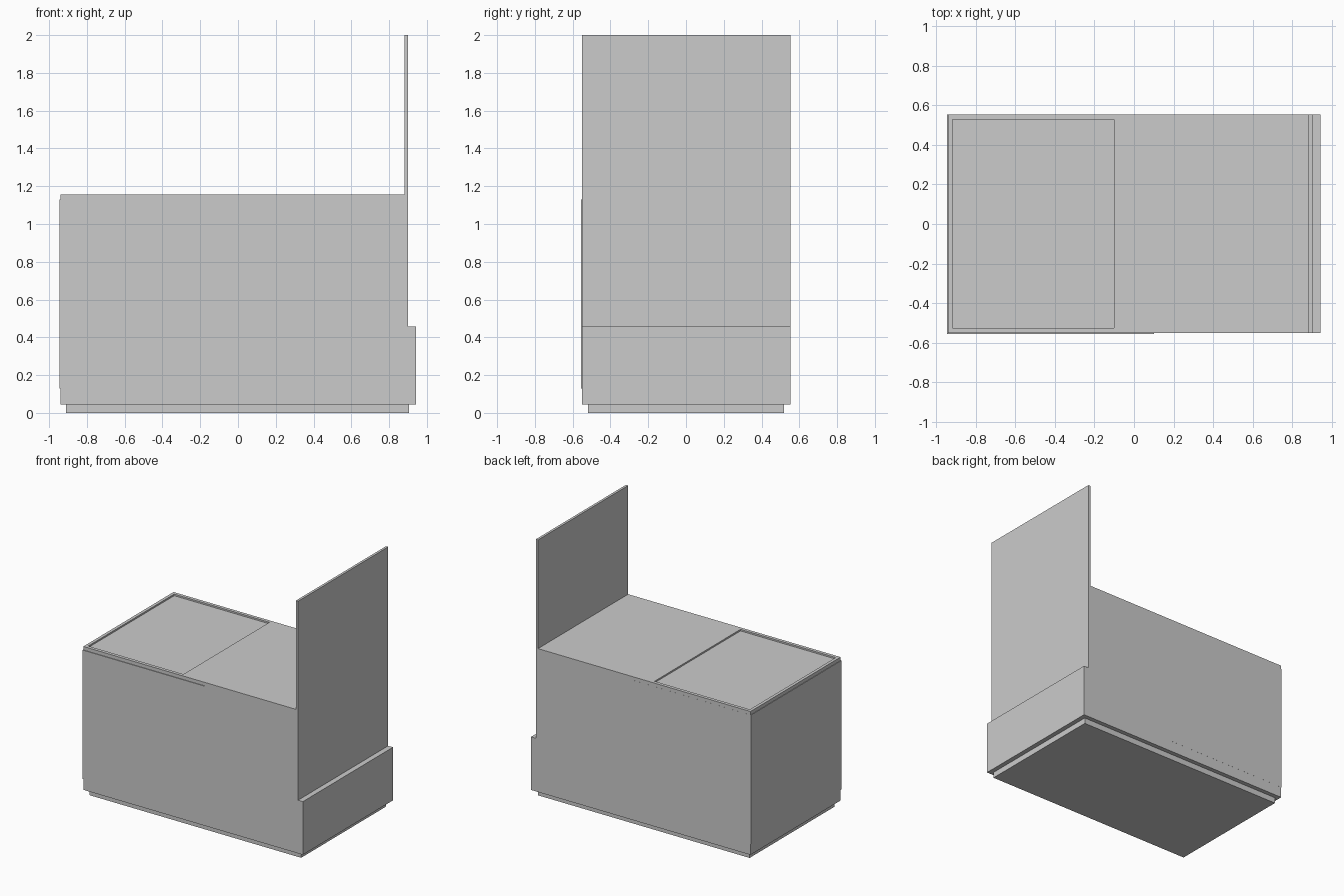
import bpy

cube = bpy.data.objects.get("Cube")
if cube:
    bpy.data.objects.remove(cube, do_unlink=True)

grey = bpy.data.materials.new("light grey")
grey.use_nodes = True
COLOUR = (0.6, 0.6, 0.6, 1)
grey.diffuse_color = COLOUR
grey.node_tree.nodes["Principled BSDF"].inputs["Base Color"].default_value = COLOUR


def box(name, x, y, z):
    """Box spanning the given (low, high) range on each axis."""
    spans = (x, y, z)
    bpy.ops.mesh.primitive_cube_add(size=1)
    ob = bpy.context.object
    ob.name = ob.data.name = name
    ob.location = [(a + b) / 2 for a, b in spans]
    ob.scale = [b - a for a, b in spans]
    bpy.ops.object.transform_apply(location=True, rotation=False, scale=True)
    ob.data.materials.append(grey)
    return ob


DEPTH = (-0.551, 0.554)
BASE, TOP = 0.045, 1.157

# Recessed foot and main cabinet
box("plinth", (-0.91, 0.906), (-0.52, 0.52), (0, BASE + 0.005))
body = box("cabinet_body", (-0.941, 0.9), DEPTH, (BASE, TOP))

# Shallow hatch recess in the top
cutter = box("hatch_cutter", (-0.917, -0.1), (-0.525, 0.528), (TOP - 0.012, TOP + 0.1))
cutter.hide_render = True
cutter.hide_viewport = True
cutter.display_type = "WIRE"
cut = body.modifiers.new("hatch recess", "BOOLEAN")
cut.operation = "DIFFERENCE"
cut.solver = "EXACT"
cut.object = cutter

# Thin cladding standing proud of the front and the end
box("side_cladding", (-0.945, 0.1), (-0.556, 0.5545), (0.13, 1.13))

# Upright board and the low ledge behind it
box("upright_panel", (0.882, 0.901), DEPTH, (BASE, 2))
box("rear_ledge", (0.89, 0.942), DEPTH, (BASE, 0.457))
